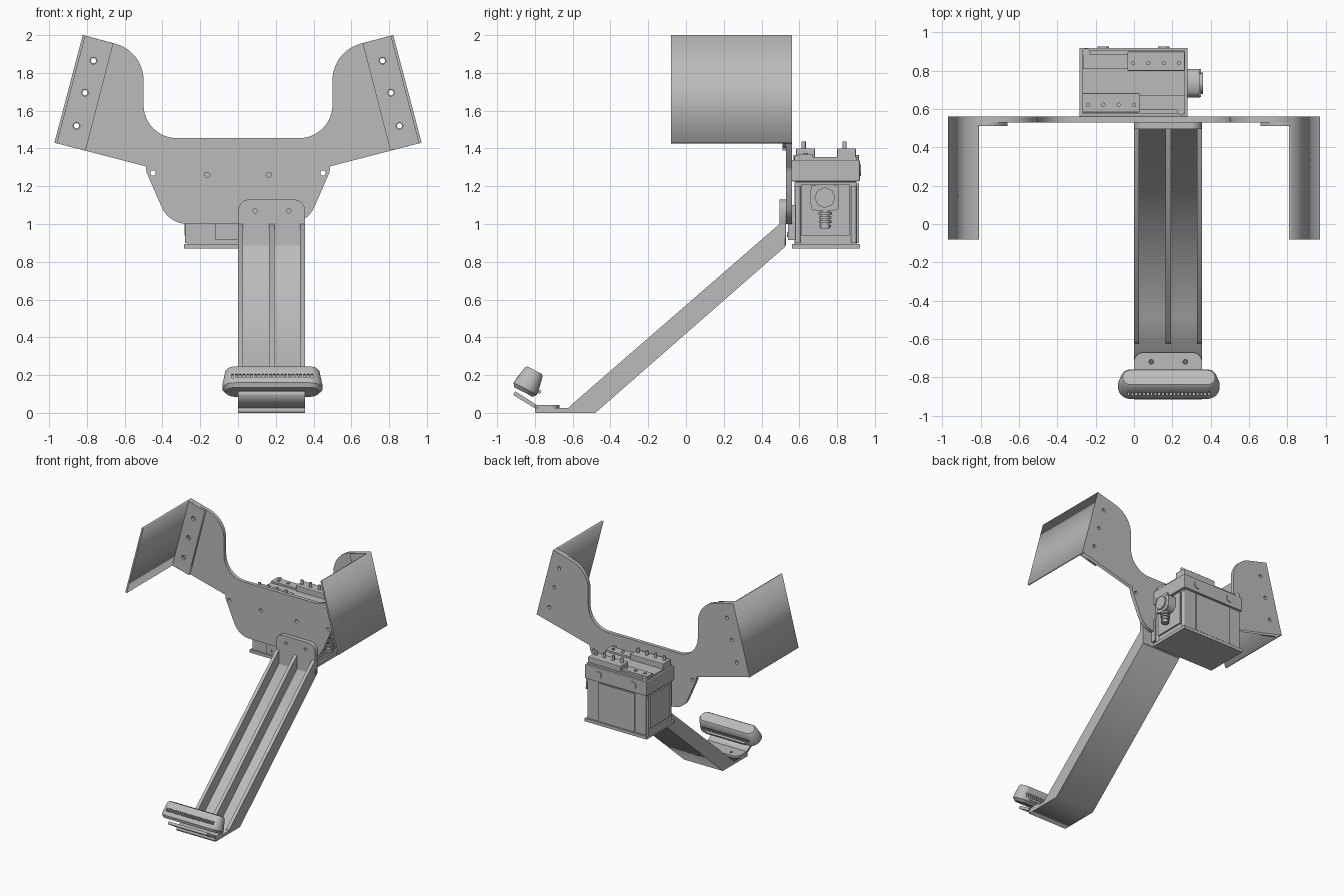
import bpy, bmesh, math
from mathutils import Vector, Matrix

if "Cube" in bpy.data.objects:
    bpy.data.objects.remove(bpy.data.objects["Cube"], do_unlink=True)

GREY = (0.5, 0.5, 0.5, 1)
mat = bpy.data.materials.new("plain grey")
mat.use_nodes = True
mat.diffuse_color = GREY
mat.node_tree.nodes["Principled BSDF"].inputs["Base Color"].default_value = GREY


def add_mesh(name, bm):
    bmesh.ops.recalc_face_normals(bm, faces=bm.faces[:])
    me = bpy.data.meshes.new(name)
    bm.to_mesh(me)
    bm.free()
    me.materials.clear()
    me.materials.append(mat)
    ob = bpy.data.objects.new(name, me)
    bpy.context.collection.objects.link(ob)
    return ob


def rounded(points, steps=8):
    """Turn (x, y, radius) corners into a polyline with filleted corners."""
    out = []
    n = len(points)
    for i, (x, y, r) in enumerate(points):
        p = Vector((x, y))
        if not r:
            out.append(p)
            continue
        a = (Vector(points[i - 1][:2]) - p).normalized()
        b = (Vector(points[(i + 1) % n][:2]) - p).normalized()
        half = a.angle(b) / 2
        centre = p + (a + b).normalized() * (r / math.sin(half))
        t = r / math.tan(half)
        va, vb = p + a * t - centre, p + b * t - centre
        sweep = va.angle_signed(vb)
        out += [centre + Matrix.Rotation(-sweep * k / steps, 2) @ va for k in range(steps + 1)]
    return out


def circle(x, y, r, n=16):
    return [Vector((x + r * math.cos(k * math.tau / n), y + r * math.sin(k * math.tau / n))) for k in range(n)]


# Local x, y, z of a flat profile mapped onto the model's axes
FRONT = Matrix(((1, 0, 0), (0, 0, -1), (0, 1, 0))).to_4x4()
SIDE = Matrix(((0, 0, 1), (1, 0, 0), (0, 1, 0))).to_4x4()
TOP = Matrix.Identity(4)


def slab(name, axes, loops, lo, hi):
    """Extrude a profile with holes between two depths."""
    cu = bpy.data.curves.new(name, 'CURVE')
    cu.dimensions, cu.fill_mode, cu.extrude = '2D', 'BOTH', (hi - lo) / 2
    for loop in loops:
        sp = cu.splines.new('POLY')
        sp.points.add(len(loop) - 1)
        for pt, co in zip(sp.points, loop):
            pt.co = (co[0], co[1], 0, 1)
        sp.use_cyclic_u = True
    tmp = bpy.data.objects.new(name, cu)
    me = bpy.data.meshes.new_from_object(tmp)
    bm = bmesh.new()
    bm.from_mesh(me)
    bpy.data.objects.remove(tmp)
    bpy.data.curves.remove(cu)
    bpy.data.meshes.remove(me)
    bmesh.ops.remove_doubles(bm, verts=bm.verts[:], dist=1e-5)
    mid = axes.to_3x3() @ Vector((0, 0, 1))
    sign = sum(mid)
    bm.transform(Matrix.Translation(mid * sign * (lo + hi) / 2) @ axes)
    return add_mesh(name, bm)


def box(name, x0, x1, y0, y1, z0, z1, bevel=0):
    bm = bmesh.new()
    bmesh.ops.create_cube(bm, size=1)
    bm.transform(Matrix.Translation(((x0 + x1) / 2, (y0 + y1) / 2, (z0 + z1) / 2))
                 @ Matrix.Diagonal((x1 - x0, y1 - y0, z1 - z0, 1)))
    if bevel:
        bmesh.ops.bevel(bm, geom=bm.edges[:], offset=bevel, segments=2, affect='EDGES', profile=0.5)
    return add_mesh(name, bm)


def rod(name, axes, x, y, r, lo, hi, n=16):
    return slab(name, axes, [circle(x, y, r, n)], lo, hi)


# Yoke plate, with matching wings and bolting strips
half = [(0.365, 1.0, 0.15), (0.485, 1.275, 0), (0.487, 1.305, 0), (0.97, 1.43, 0),
        (0.82, 2.0, 0), (0.5, 1.915, 0.2), (0.5, 1.455, 0.175)]
outline = half + [(-x, z, r) for x, z, r in reversed(half)]
strip_holes = [(0.765, 1.865), (0.81, 1.695), (0.855, 1.52)]
holes = [(s * x, z) for s in (1, -1) for x, z in strip_holes + [(0.45, 1.27), (0.163, 1.26)]]
slab("yoke_plate", FRONT, [rounded(outline, 12)] + [circle(x, z, 0.014) for x, z in holes], 0.53, 0.56)
for s, side in ((1, "left"), (-1, "right")):
    strip = [(0.97, 1.43), (0.82, 2.0), (0.66, 1.957), (0.807, 1.388)]
    slab(side + "_strip", FRONT, [[(s * x, z) for x, z in strip]]
         + [circle(s * x, z, 0.018) for x, z in strip_holes], 0.512, 0.53)
    wing = [(0.972, 1.43), (0.822, 2.0), (0.808, 1.996), (0.958, 1.426)]
    slab(side + "_wing", FRONT, [[(s * x, z) for x, z in wing]], -0.08, 0.56)

# Sloping channel arm: thin floor, three ribs, upper tab and foot
slab("arm_floor", SIDE, [[(-0.8, 0), (-0.48, 0), (0.525, 0.88), (0.525, 1.0), (0.5, 1.0),
                          (0.5, 0.89), (-0.485, 0.025), (-0.8, 0.025)]], 0, 0.355)
for name, x in (("right_rib", 0), ("middle_rib", 0.165), ("left_rib", 0.328)):
    slab(name, SIDE, [[(-0.63, 0.02), (-0.48, 0), (0.525, 0.88), (0.525, 1.0),
                       (0.495, 1.0), (-0.61, 0.04)]], x, x + 0.027)
slab("arm_tab", FRONT, [rounded([(0, 0.885, 0), (0.355, 0.885, 0), (0.355, 1.13, 0.06), (0, 1.13, 0.06)]),
                        circle(0.09, 1.07, 0.012), circle(0.268, 1.07, 0.012)], 0.495, 0.53)

# Sensor bracket: flat tab bolted to the foot, then a tilted plate
slab("bracket_tab", TOP, [rounded([(0, -0.8, 0), (0.355, -0.8, 0), (0.355, -0.67, 0.05), (0, -0.67, 0.05)]),
                          circle(0.09, -0.72, 0.012), circle(0.268, -0.72, 0.012)], 0.025, 0.042)
slab("bracket_plate", SIDE, [[(-0.79, 0.025), (-0.79, 0.042), (-0.905, 0.115), (-0.915, 0.095), (-0.8, 0.025)]],
     0, 0.355)

# Sensor body: tapered rounded block leaning back on the bracket
LEAN = Matrix.Translation((0.182, -0.86, 0.11)) @ Matrix.Rotation(math.radians(-27), 4, 'X')
bm = bmesh.new()
rings = []
for w, d, r, z in ((0.49, 0.11, 0.05, 0), (0.53, 0.14, 0.066, 0.02), (0.53, 0.136, 0.064, 0.04),
                   (0.5, 0.106, 0.05, 0.118), (0.48, 0.085, 0.04, 0.13)):
    a, b = w / 2, d / 2
    ring = rounded([(-a, -b, r), (a, -b, r), (a, b, r), (-a, b, r)])
    rings.append([bm.verts.new((p.x, p.y, z)) for p in ring])
for low, high in zip(rings, rings[1:]):
    for i in range(len(low)):
        bm.faces.new((low[i - 1], low[i], high[i], high[i - 1]))
bm.faces.new(rings[0])
bm.faces.new(rings[-1])
bm.transform(LEAN)
sensor = add_mesh("sensor_body", bm)

# Vent slots cut into the front and rear of the sensor
bm = bmesh.new()
for i in range(22):
    for y in (-0.07, 0.07):
        bmesh.ops.create_cube(bm, size=1, matrix=LEAN @ Matrix.Translation((-0.21 + i * 0.02, y, 0.065))
                              @ Matrix.Diagonal((0.011, 0.045, 0.026, 1)))
cutter = add_mesh("slot_cutter", bm)
cutter.hide_render = True
mod = sensor.modifiers.new("slots", 'BOOLEAN')
mod.operation, mod.object, mod.solver = 'DIFFERENCE', cutter, 'EXACT'
bpy.context.view_layer.objects.active = sensor
bpy.ops.object.modifier_apply(modifier=mod.name)
bpy.data.objects.remove(cutter, do_unlink=True)
ledge = box("sensor_rear_ledge", -0.18, 0.18, 0.05, 0.082, 0.03, 0.048)
ledge.matrix_world = LEAN
bpy.ops.object.select_all(action='DESELECT')
sensor.select_set(True)
bpy.ops.object.shade_smooth_by_angle(angle=math.radians(35))

# Actuator housing
box("housing_base", -0.285, 0.28, 0.56, 0.92, 0.87, 0.895)
box("housing_body", -0.27, 0.265, 0.575, 0.905, 0.895, 1.22)
box("housing_head", -0.285, 0.28, 0.56, 0.92, 1.225, 1.34, 0.006)
box("housing_neck", -0.26, 0.255, 0.58, 0.9, 1.215, 1.23)
box("adapter_plate", -0.12, 0.28, 0.54, 0.58, 0.915, 1.1)
box("back_panel", -0.17, 0.16, 0.9, 0.915, 0.9, 1.215)
rod("adapter_screw", FRONT, -0.08, 0.945, 0.013, 0.535, 0.545)
for x in (-0.235, 0.23):
    rod("head_hex", TOP, x, 0.74, 0.022, 1.33, 1.352, 6)
for x in (-0.16, 0.155):
    rod("back_screw_rim", FRONT, x, 1.285, 0.03, 0.9, 0.926)
for s, x in ((1, 0.265), (-1, -0.27)):
    a, b = sorted((x, x + s * 0.012))
    box("side_panel", a, b, 0.61, 0.865, 0.94, 1.21)
    for y in (0.592, 0.888):
        rod("corner_column", TOP, x - s * 0.005, y, 0.016, 0.9, 1.2)

# Two sliding jaws on top with pins
box("top_deck", -0.27, 0.265, 0.575, 0.905, 1.34, 1.355)
for x0, x1, y in ((-0.27, 0.03, 0.633), (-0.035, 0.265, 0.85)):
    box("jaw_rail", x0, x1, y - 0.05, y + 0.05, 1.35, 1.4, 0.005)
    for i in range(4):
        rod("jaw_pin", TOP, x0 + 0.03 + i * 0.08, y - 0.01, 0.011, 1.39, 1.437, 12)
for s in (1, -1):
    box("jaw_track", min(0, s * 0.265), max(0, s * 0.265), 0.74 - s * 0.145, 0.74 - s * 0.07, 1.35, 1.37)
    for x in (0.05, 0.135, 0.22):
        rod("track_screw", TOP, s * x, 0.74 - s * 0.107, 0.013, 1.365, 1.377, 12)
for x, y in ((-0.25, 0.895), (0.245, 0.592)):
    rod("corner_screw", TOP, x, y, 0.022, 1.335, 1.365)

# Side connector with a ribbed cable gland
slab("connector", SIDE, [rounded([(0.66, 1.07, 0.03), (0.81, 1.07, 0.03), (0.81, 1.21, 0.03),
                                  (0.66, 1.21, 0.03)], 1)], 0.26, 0.345)
slab("connector_cap", SIDE, [circle(0.735, 1.14, 0.055, 8)], 0.34, 0.36)
for y in (0.675, 0.795):
    for z in (1.085, 1.195):
        rod("connector_screw", SIDE, y, z, 0.013, 0.34, 0.35, 12)
rod("cable_core", TOP, 0.315, 0.737, 0.024, 0.975, 1.08)
for i in range(4):
    rod("gland_ring", TOP, 0.315, 0.737, 0.036 - 0.002 * (3 - i), 0.982 + i * 0.023, 0.995 + i * 0.023)
